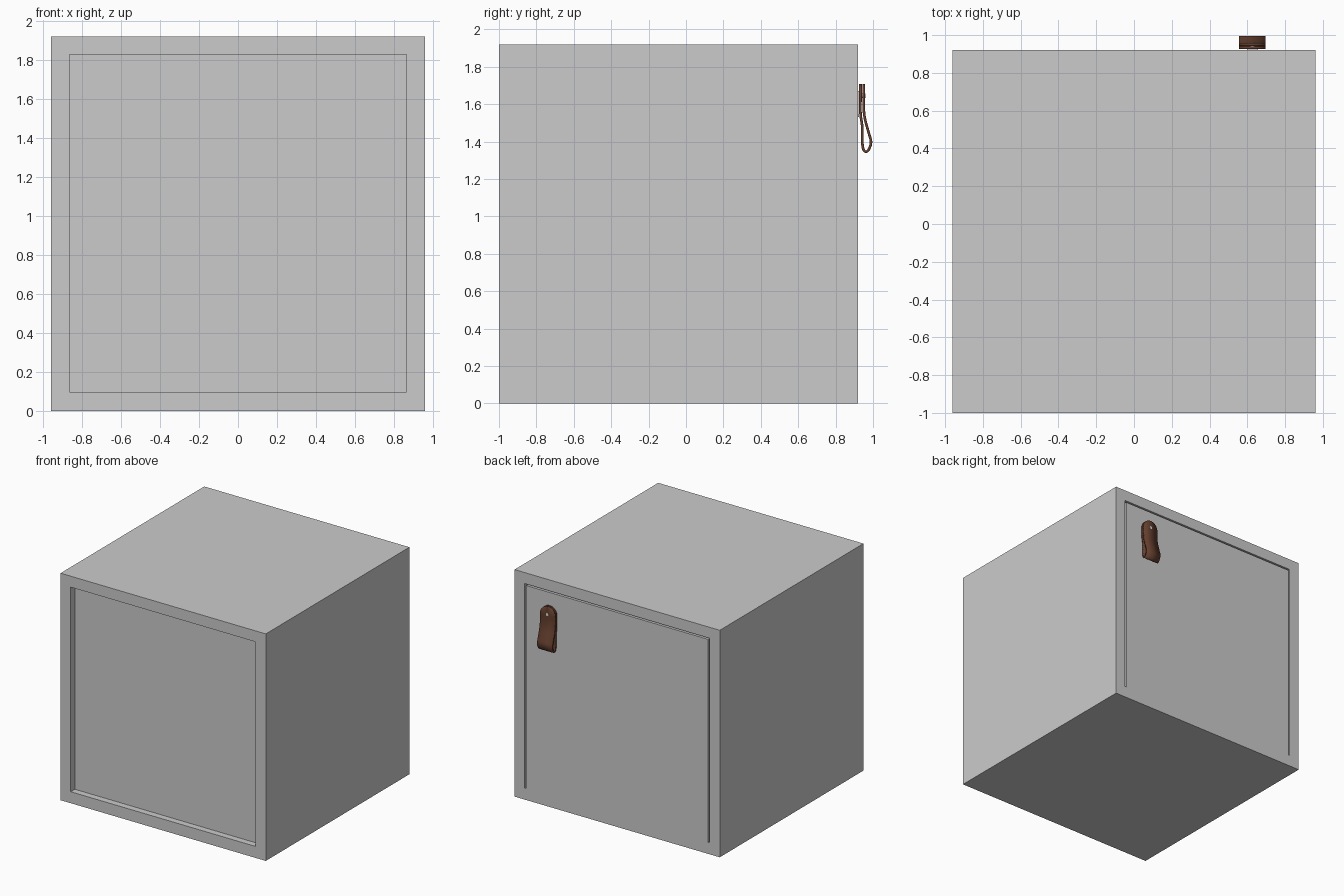
import bpy
import bmesh
import math
from mathutils import Vector

if "Cube" in bpy.data.objects:
    bpy.data.objects.remove(bpy.data.objects["Cube"], do_unlink=True)


def material(name, rgb):
    m = bpy.data.materials.new(name)
    m.use_nodes = True
    m.diffuse_color = (*rgb, 1)
    m.node_tree.nodes["Principled BSDF"].inputs["Base Color"].default_value = (*rgb, 1)
    return m


GREY = material("light grey", (0.6, 0.6, 0.6))
LEATHER = material("brown leather", (0.13, 0.05, 0.028))
METAL = material("pale metal", (0.7, 0.7, 0.7))


def add_object(name, bm, mat):
    bmesh.ops.recalc_face_normals(bm, faces=bm.faces)
    mesh = bpy.data.meshes.new(name)
    bm.to_mesh(mesh)
    bm.free()
    mesh.materials.append(mat)
    obj = bpy.data.objects.new(name, mesh)
    bpy.context.collection.objects.link(obj)
    return obj


def box(name, low, high, mat):
    low, high = Vector(low), Vector(high)
    bm = bmesh.new()
    bmesh.ops.create_cube(bm, size=1)
    for v in bm.verts:
        v.co = (low + high) / 2 + v.co * (high - low)
    return add_object(name, bm, mat)


HALF, FRONT, BACK, HEIGHT = 0.96, -1.0, 0.92, 1.92
OPEN, BOTTOM, TOP, GAP = 0.865, 0.097, 1.827, 0.013

# Cabinet frame: a square tube, open at the front and back
bm = bmesh.new()


def ring(half, low, high, y):
    return [bm.verts.new((x, y, z)) for x, z in
            ((-half, low), (half, low), (half, high), (-half, high))]


loops = [ring(HALF, 0, HEIGHT, FRONT), ring(HALF, 0, HEIGHT, BACK),
         ring(OPEN, BOTTOM, TOP, BACK), ring(OPEN, BOTTOM, TOP, FRONT)]
for a, b in zip(loops, loops[1:] + loops[:1]):
    for i in range(4):
        j = (i + 1) % 4
        bm.faces.new((a[i], a[j], b[j], b[i]))
add_object("cabinet_frame", bm, GREY)

# Recessed front panel, and the flush door with a gap at its top and sides
box("front_panel", (-OPEN, FRONT + 0.055, BOTTOM), (OPEN, FRONT + 0.1, TOP), GREY)
box("back_door", (GAP - OPEN, BACK - 0.09, BOTTOM), (OPEN - GAP, BACK, TOP - GAP), GREY)

# Leather pull: a folded strap with rounded upper ends
CENTRE, WIDTH, STRAP_TOP = 0.627, 0.07, 1.708
path = [(0.933, STRAP_TOP), (0.933, 1.64), (0.933, 1.55), (0.942, 1.48),
        (0.943, 1.39), (0.950, 1.355), (0.965, 1.346), (0.981, 1.365),
        (0.989, 1.40), (0.976, 1.45), (0.957, 1.52), (0.950, 1.58),
        (0.950, 1.64), (0.950, STRAP_TOP)]


def smooth_path(points, steps):
    pts = [Vector(p) for p in points]
    pts = [pts[0]] + pts + [pts[-1]]
    out = []
    for a, b, c, d in zip(pts, pts[1:], pts[2:], pts[3:]):
        for k in range(steps):
            t = k / steps
            out.append(0.5 * (2 * b + (c - a) * t + (2 * a - 5 * b + 4 * c - d) * t ** 2
                              + (3 * b - a - 3 * c + d) * t ** 3))
    return out + [pts[-1]]


bm = bmesh.new()
rows = []
for p in smooth_path(path, 8):
    rise = max(0, p.y - (STRAP_TOP - WIDTH))
    half = max(math.sqrt(max(0, WIDTH ** 2 - rise ** 2)), 0.006)
    rows.append([bm.verts.new((CENTRE + s * half, p.x, p.y)) for s in (-1, 0, 1)])
for a, b in zip(rows, rows[1:]):
    for i in range(2):
        bm.faces.new((a[i], a[i + 1], b[i + 1], b[i]))
strap = add_object("leather_pull", bm, LEATHER)
solid = strap.modifiers.new("thickness", "SOLIDIFY")
solid.thickness = 0.014
solid.offset = 0
bpy.context.view_layer.objects.active = strap
strap.select_set(True)
bpy.ops.object.shade_smooth_by_angle(angle=math.radians(40))

# Mounting plate behind the strap, and the rivet through it
box("mounting_plate", (CENTRE - 0.03, BACK, 1.53), (CENTRE + 0.03, BACK + 0.006, 1.67), GREY)
bm = bmesh.new()
bmesh.ops.create_cone(bm, cap_ends=True, segments=20, radius1=0.013, radius2=0.013, depth=0.04)
for v in bm.verts:
    v.co = Vector((CENTRE + v.co.x, 0.94 + v.co.z, 1.645 + v.co.y))
add_object("rivet", bm, METAL)
